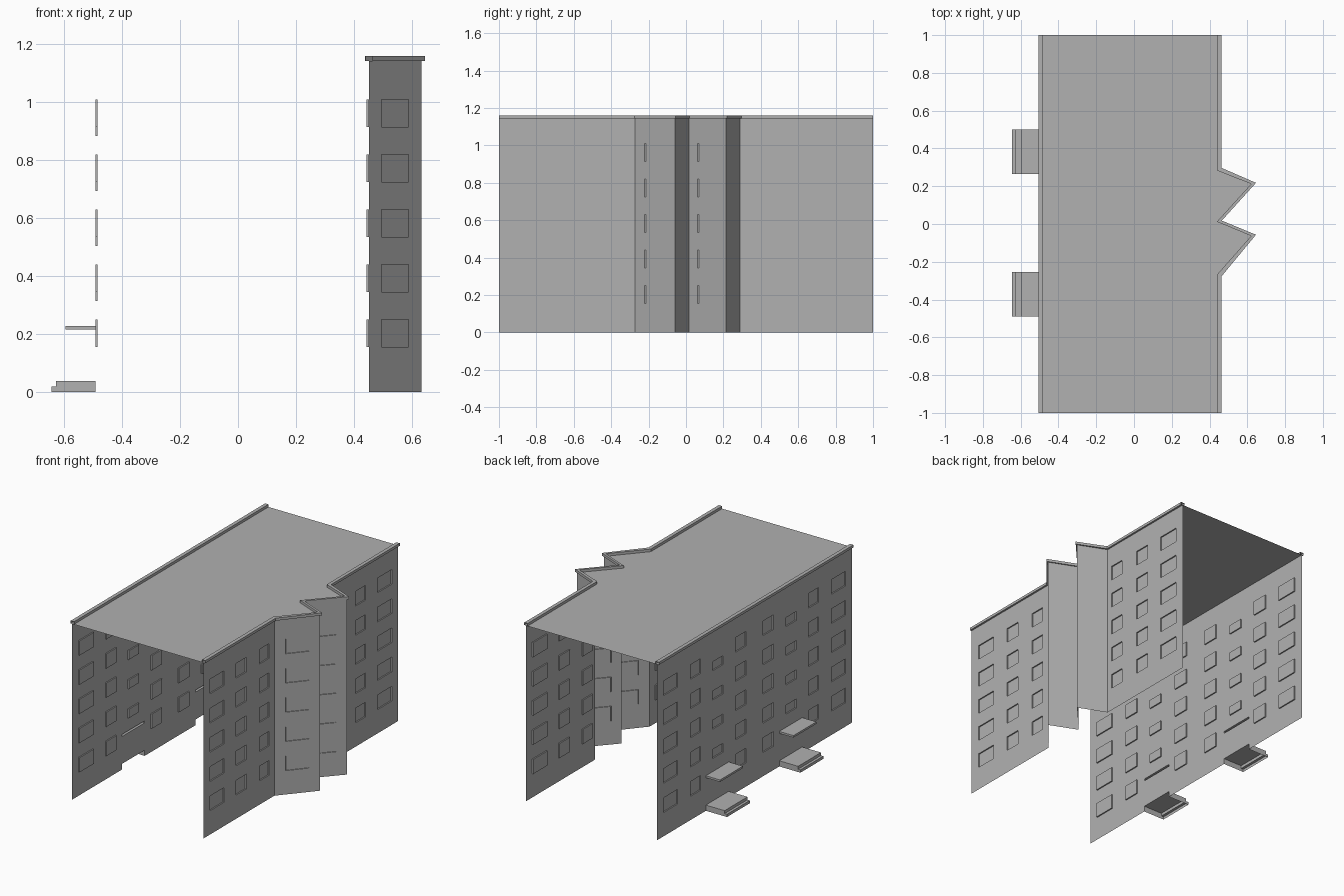
import bpy, bmesh
from mathutils import Vector

if "Cube" in bpy.data.objects:
    bpy.data.objects.remove(bpy.data.objects["Cube"])

ROOF, TOP = 1.143, 1.16
XL, XR, XB = -0.493, 0.452, 0.633
UP = Vector((0, 0, 1))
FLOORS = [0.155 + 0.19 * i for i in range(5)]
WIN_H, DEPTH = 0.095, 0.008
ENTRANCES = [(-0.49, -0.255), (0.265, 0.5)]
STEP_H = 0.037

GREY = bpy.data.materials.new("dark_grey")
GREY.diffuse_color = (0.44, 0.44, 0.44, 1)
GREY.use_nodes = True
GREY.node_tree.nodes["Principled BSDF"].inputs["Base Color"].default_value = GREY.diffuse_color


def finish(name, bm):
    bmesh.ops.remove_doubles(bm, verts=bm.verts, dist=1e-5)
    bmesh.ops.dissolve_limit(bm, angle_limit=0.01, verts=bm.verts, edges=bm.edges)
    me = bpy.data.meshes.new(name)
    bm.to_mesh(me)
    bm.free()
    me.materials.append(GREY)
    ob = bpy.data.objects.new(name, me)
    bpy.context.collection.objects.link(ob)
    return ob


def face(bm, pts):
    bm.faces.new([bm.verts.new(p) for p in pts])


def wall(name, p0, p1, feats, push=None):
    """Single-sheet wall; feats are (u0, u1, z0, z1, inward depth), depth None = open hole."""
    a, b = Vector((*p0, 0)), Vector((*p1, 0))
    d = (b - a).normalized()
    inward = push or -d.cross(UP)
    at = lambda u, z, dep=0: a + d * u + UP * z + inward * dep
    us = sorted({0, round((b - a).length, 5)} | {round(v, 5) for f in feats for v in f[:2]})
    zs = sorted({0, ROOF} | {round(v, 5) for f in feats for v in f[2:4]})
    bm = bmesh.new()
    for u0, u1 in zip(us, us[1:]):
        for z0, z1 in zip(zs, zs[1:]):
            um, zm = (u0 + u1) / 2, (z0 + z1) / 2
            if not any(f[0] < um < f[1] and f[2] < zm < f[3] for f in feats):
                face(bm, [at(u0, z0), at(u1, z0), at(u1, z1), at(u0, z1)])
    for u0, u1, z0, z1, dep in feats:
        if dep is None:
            continue
        ring = [(u0, z0), (u1, z0), (u1, z1), (u0, z1)]
        for p, q in zip(ring, ring[1:] + ring[:1]):
            face(bm, [at(*p), at(*q), at(*q, dep), at(*p, dep)])
        face(bm, [at(*p, dep) for p in ring])
    return finish(name, bm)


def windows(spans, floors=FLOORS, h=WIN_H):
    return [(u0, u1, z, z + h, DEPTH) for u0, u1 in spans for z in floors]


def trim(name, path, w=0.012):
    """Open-ended square rail along the wall tops."""
    pts = [Vector((*p, 0)) for p in path]
    dirs = [(q - p).normalized() for p, q in zip(pts, pts[1:])]
    bm = bmesh.new()
    rings = []
    for i, p in enumerate(pts):
        n0, n1 = dirs[max(i - 1, 0)].cross(UP), dirs[min(i, len(dirs) - 1)].cross(UP)
        m = (n0 + n1).normalized()
        off = m * w * min(1 / m.dot(n0), 1.1)
        rings.append([p + off + UP * ROOF, p + off + UP * TOP,
                      p - off + UP * TOP, p - off + UP * ROOF])
    for r, s in zip(rings, rings[1:]):
        for k in range(4):
            j = (k + 1) % 4
            face(bm, [r[k], s[k], s[j], r[j]])
    return finish(name, bm)


# Right side: two flat walls with a zigzag bay between
right = [(XR, -1), (XR, -0.272), (XB, -0.06), (XR, 0.015), (XB, 0.215), (XR, 0.29), (XR, 1)]
flat = [(0.79, 0.935), (0.56, 0.665), (0.325, 0.425)]
along_y = Vector((0, 1, 0))  # bay windows are pushed in along y, not square to the wall
wall("right_wall_front", right[0], right[1], windows([(1 - q, 1 - p) for p, q in flat]))
wall("bay_long_front", right[1], right[2], windows([(0.067, 0.21)]), along_y)
wall("bay_short_front", right[2], right[3], [])
wall("bay_long_back", right[3], right[4], windows([(0.062, 0.203)]), along_y)
wall("bay_short_back", right[4], right[5], [])
wall("right_wall_back", right[5], right[6], windows([(p - 0.29, q - 0.29) for p, q in flat]))

# Left side: windows, stair windows, canopies and openings for the steps
cols = [(0.79, 0.935), (0.555, 0.66), (0.087, 0.193)]
stairs = [(0.325, 0.43)]
both = lambda s: [(1 - q, 1 - p) for p, q in s] + [(1 + p, 1 + q) for p, q in s]
feats = windows(both(cols)) + windows(both(stairs), [z - 0.031 for z in FLOORS[1:]], 0.058)
for y0, y1 in ENTRANCES:
    feats.append((1 - y1, 1 - y0, 0.215, 0.228, -0.102))
    feats.append((1 - y1, 1 - y0, 0, STEP_H, None))
wall("left_wall", (XL, 1), (XL, -1), feats)

# Entrance steps, open underneath
prof = [(XL, STEP_H), (-0.628, STEP_H), (-0.628, 0.018), (-0.645, 0.018), (-0.645, 0)]
for i, (y0, y1) in enumerate(ENTRANCES):
    bm = bmesh.new()
    for (xa, za), (xb, zb) in zip(prof, prof[1:]):
        face(bm, [(xb, y0, zb), (xb, y1, zb), (xa, y1, za), (xa, y0, za)][::-1])
    side = prof + [(XL, 0)]
    face(bm, [(x, y0, z) for x, z in side])
    face(bm, [(x, y1, z) for x, z in side][::-1])
    finish(f"entrance_steps_{i + 1}", bm)

# Roof sheet and edge rails
bm = bmesh.new()
face(bm, [(x, y, ROOF) for x, y in right] + [(XL, 1, ROOF), (XL, -1, ROOF)])
finish("roof", bm)
trim("roof_trim_right", right)
trim("roof_trim_left", [(XL, 1), (XL, -1)])
